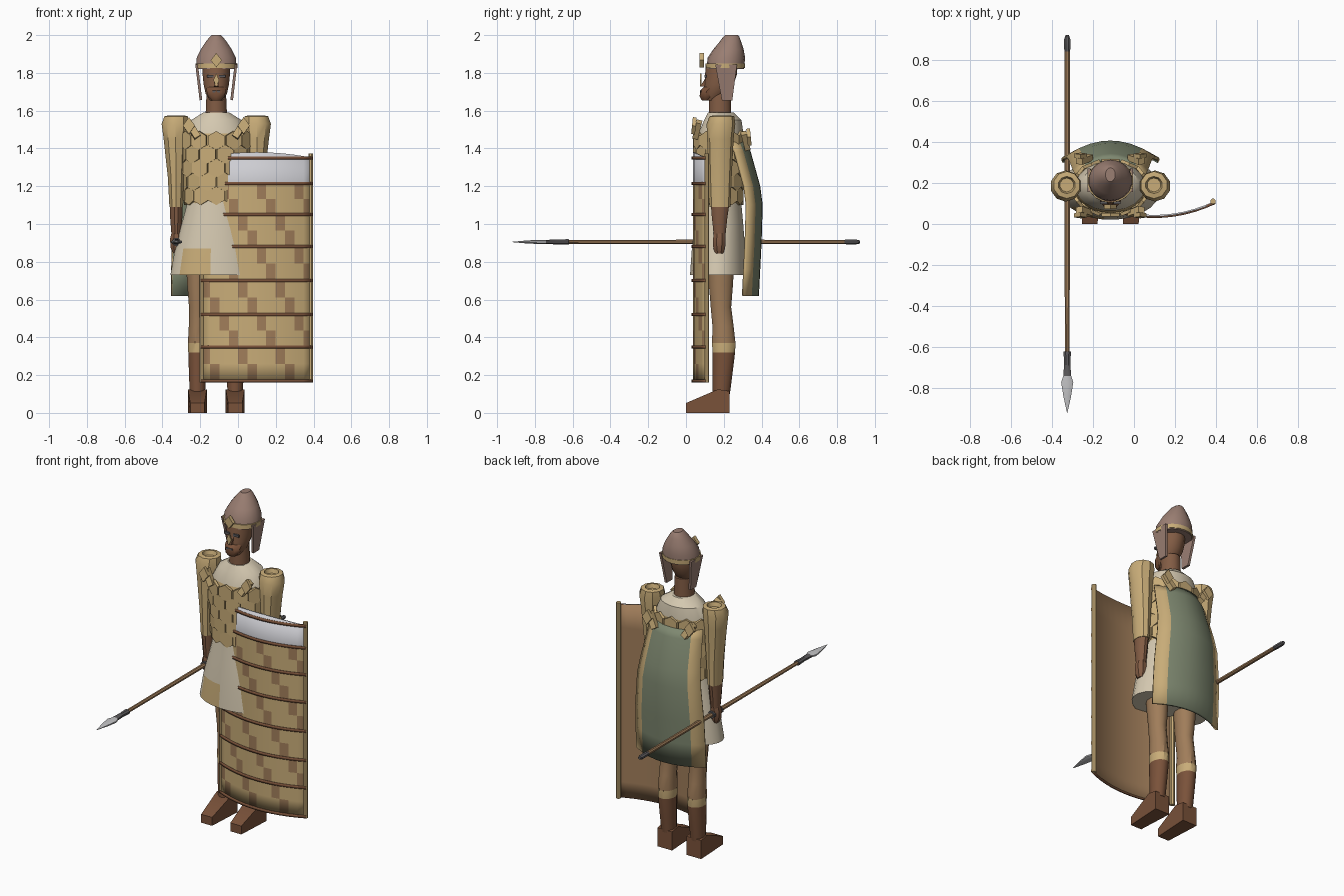
import bpy, bmesh
from math import sin, cos, pi, radians
from mathutils import Matrix, Vector

cube = bpy.data.objects.get("Cube")
if cube:
    bpy.data.objects.remove(cube)


def material(name, *rgb):
    lin = [((c / 255 + 0.055) / 1.055) ** 2.4 for c in rgb] + [1]
    m = bpy.data.materials.new(name)
    m.use_nodes = True
    m.diffuse_color = lin
    m.node_tree.nodes["Principled BSDF"].inputs["Base Color"].default_value = lin
    return m


SKIN = material("dark skin", 130, 92, 68)
TAN = material("tan wood", 160, 125, 90)
BROWN = material("brown leather", 122, 82, 58)
GOLD = material("ochre", 200, 172, 120)
CREAM = material("cream linen", 212, 200, 176)
WHITE = material("white hide", 205, 205, 210)
GREEN = material("grey green cloth", 126, 136, 112)
HELM = material("helmet copper", 154, 126, 114)
STEEL = material("steel", 195, 195, 197)
DARK = material("dark iron", 92, 90, 92)

CX = -0.115  # centre line of the body


def finish(name, bm, mats, angle=35):
    bmesh.ops.recalc_face_normals(bm, faces=bm.faces)
    me = bpy.data.meshes.new(name)
    bm.to_mesh(me)
    bm.free()
    for m in mats:
        me.materials.append(m)
    for p in me.polygons:
        p.use_smooth = True
    me.set_sharp_from_angle(angle=radians(angle))
    ob = bpy.data.objects.new(name, me)
    bpy.context.collection.objects.link(ob)
    return ob


def loft(name, rings, mats, bands=None, n=12):
    """Skin elliptical rings (z, x, y, rx, ry); bands gives a material per gap."""
    bm = bmesh.new()
    loops = [[bm.verts.new((x + rx * cos(2 * pi * (i + 0.5) / n), y + ry * sin(2 * pi * (i + 0.5) / n), z))
              for i in range(n)] for z, x, y, rx, ry in rings]
    for k, (a, b) in enumerate(zip(loops, loops[1:])):
        for i in range(n):
            j = (i + 1) % n
            bm.faces.new((a[i], a[j], b[j], b[i])).material_index = bands[k] if bands else 0
    bm.faces.new(loops[0][::-1]).material_index = bands[0] if bands else 0
    bm.faces.new(loops[-1]).material_index = bands[-1] if bands else 0
    return finish(name, bm, mats)


def add_prism(bm, outline, depth, loc, normal, up=(0, 0, 1)):
    """Extrude a flat outline centred on loc along the normal."""
    nz = Vector(normal).normalized()
    nx = Vector(up).cross(nz).normalized()
    ny = nz.cross(nx)
    sides = [[bm.verts.new(Vector(loc) + nx * u + ny * v + nz * d) for u, v in outline]
             for d in (-depth / 2, depth / 2)]
    for i in range(len(outline)):
        j = (i + 1) % len(outline)
        bm.faces.new((sides[0][i], sides[0][j], sides[1][j], sides[1][i]))
    bm.faces.new(sides[0][::-1])
    bm.faces.new(sides[1])


def prism(name, outline, depth, loc, normal, mat, up=(0, 0, 1)):
    bm = bmesh.new()
    add_prism(bm, outline, depth, loc, normal, up)
    return finish(name, bm, [mat])


def sheet(name, us, vs, place, mats, rule, thick):
    """Thin curved sheet; the last material covers its back."""
    bm = bmesh.new()
    g = [[bm.verts.new(place(u, v)) for u in us] for v in vs]
    for r in range(len(vs) - 1):
        for c in range(len(us) - 1):
            f = bm.faces.new((g[r][c], g[r][c + 1], g[r + 1][c + 1], g[r + 1][c]))
            f.material_index = rule(c, r)
    ob = finish(name, bm, mats)
    mod = ob.modifiers.new("thickness", "SOLIDIFY")
    mod.thickness, mod.offset = thick, 0
    # the back shell is the one facing the body
    front = ob.data.polygons[0].normal.y * (1 if place(0, vs[0])[1] > 0.2 else -1) > 0
    if not front:
        ob.data.flip_normals()
    mod.material_offset = len(mats)
    return ob


def steps(a, b, n):
    return [a + (b - a) * i / n for i in range(n + 1)]


def box(w, h):
    return [(-w, -h), (w, -h), (w, h), (-w, h)]


def diamond(w, h):
    return [(0, -h), (w, 0), (0, h), (-w, 0)]


# Torso with linen yoke and neck
loft("torso", [(1.08, CX, .175, .155, .115), (1.2, CX, .175, .165, .122), (1.38, CX, .178, .175, .125),
               (1.48, CX, .185, .17, .12), (1.55, CX, .195, .135, .1), (1.59, CX, .185, .07, .07)],
     [GOLD, CREAM], [0, 0, 0, 1, 1], 20)
loft("neck", [(1.55, CX, .18, .06, .062), (1.7, CX, .18, .053, .06)], [SKIN])

# Scale armour: staggered hexagonal plates around the torso
bm = bmesh.new()
hexagon = [(.05 * cos(pi / 6 + k * pi / 3), .05 * sin(pi / 6 + k * pi / 3)) for k in range(6)]
for row in range(5):
    grow = 0.9 + 0.025 * row
    for k in range(12):
        a = 2 * pi * (k + row % 2 / 2) / 12
        nrm = (cos(a) / .19, sin(a) / .135, 0)
        add_prism(bm, hexagon, .016, (CX + .182 * grow * cos(a), .177 + .132 * grow * sin(a), 1.15 + .073 * row), nrm)
finish("armour_scales", bm, [GOLD], 20)

# Kilt with an ochre hem panel
kilt = loft("kilt", [(.73, CX, .17, .245, .15), (.87, CX, .172, .22, .142), (1.0, CX, .174, .185, .13),
                     (1.13, CX, .175, .15, .117)], [CREAM, GOLD], None, 24)
for p in kilt.data.polygons:
    c = p.center
    if c.z < .86 and c.y < .1 and -.28 < c.x < -.16 and abs(p.normal.z) < .9:
        p.material_index = 1

# Arms, legs, feet and shoulder pins on both sides
for s, side in ((-1, "right"), (1, "left")):
    ax, lx = CX + s * .212, CX + s * .1
    loft(side + "_sleeve", [(1.09, ax, .18, .038, .055), (1.25, ax, .18, .047, .062), (1.45, ax + s * .004, .182, .066, .07),
                            (1.53, ax + s * .005, .185, .076, .076), (1.57, ax, .19, .066, .066),
                            (1.575, ax, .19, .042, .042), (1.55, ax, .19, .034, .034)], [GOLD], None, 10)
    loft(side + "_forearm", [(.94, ax, .178, .026, .032), (1.03, ax, .178, .033, .042), (1.1, ax, .18, .036, .05)], [SKIN])
    loft(side + "_hand", [(.845, ax + .002, .176, .018, .022), (.87, ax, .176, .031, .034),
                          (.92, ax, .176, .036, .036), (.955, ax, .178, .026, .032)], [SKIN], None, 8)
    loft(side + "_leg", [(.1, lx, .187, .042, .047), (.2, lx, .193, .046, .054), (.32, lx, .2, .05, .062),
                         (.37, lx, .2, .052, .064), (.46, lx, .196, .047, .058), (.56, lx - s * .002, .185, .048, .056),
                         (.68, lx, .185, .056, .066), (.85, lx, .185, .066, .075)],
         [BROWN, GOLD, TAN], [0, 0, 1, 2, 2, 2, 2])
    foot = prism(side + "_foot", [(0, 0), (.23, 0), (.23, .115), (.17, .125), (0, .052)], .1, (lx, 0, 0), (1, 0, 0), BROWN)
    for v in foot.data.vertices:
        if v.co.y < .05:
            v.co.x = lx + (v.co.x - lx) * .75
    for y, z, d in ((.06, 1.5, -1), (.315, 1.44, 1)):
        prism(side + ("_front" if d < 0 else "_back") + "_pin", box(.018, .05), .03, (CX + s * .125, y, z),
              (0, d, .25), GOLD, (s * .6, 0, 1))
        prism(side + ("_front" if d < 0 else "_back") + "_pin_head", diamond(.032, .045), .02,
              (CX + s * .145, y + d * .018, z + .02), (0, d, .1), GOLD)
    prism(side + "_cheek_flap", [(s * -.05, .1), (s * .065, .1), (s * .04, -.09), (s * -.015, -.09)], .014,
          (CX + s * .092, .205, 1.745), (s, 0, -.12), HELM)
    prism(side + "_eye", box(.018, .007), .012, (CX + s * .032, .103, 1.783), (0, -1, 0), DARK)

# Head, beard and nose
loft("head", [(1.655, CX, .14, .035, .04), (1.69, CX, .155, .058, .064), (1.74, CX, .175, .069, .078),
              (1.79, CX, .185, .074, .084), (1.85, CX, .19, .074, .084)], [SKIN], None, 14)
loft("beard", [(1.655, CX, .108, .028, .024), (1.675, CX, .115, .046, .043), (1.705, CX, .125, .054, .05),
               (1.725, CX, .145, .055, .05)], [BROWN], None, 10)
prism("nose", [(.02, .045), (-.025, -.02), (.02, -.028)], .024, (CX, .1, 1.75), (1, 0, 0), SKIN)
prism("mouth", box(.02, .005), .008, (CX, .08, 1.702), (0, -1, 0), DARK)

# Helmet, rim and brow jewels
loft("helmet", [(1.82, CX, .207, .11, .1), (1.88, CX, .214, .105, .099), (1.925, CX, .225, .083, .08),
                (1.965, CX, .235, .056, .057), (1.992, CX, .24, .034, .042), (2, CX, .24, .024, .034)], [HELM], None, 18)
loft("helmet_rim", [(1.825, CX, .207, .113, .104), (1.85, CX, .208, .113, .104)], [GOLD], None, 18)
prism("brow_jewel", diamond(.03, .038), .022, (CX, .083, 1.867), (0, -1, 0), GOLD)
prism("nose_guard", diamond(.016, .035), .008, (CX, .078, 1.762), (0, -1, 0), GOLD)

# Cape with ochre borders
fall = [(.62, .378, .235), (.76, .385, .235), (.9, .392, .232), (1.1, .398, .215),
        (1.2, .385, .2), (1.38, .335, .18), (1.43, .315, .17)]


def cape_point(u, v):
    z, y, w = fall[v]
    return CX - u * w, y - .075 * u * u, z


sheet("cape", [-1, -.7, -.45, -.2, 0, .2, .45, .7, 1], range(len(fall)), cape_point,
      [GREEN, GOLD, GREEN], lambda c, r: int(c in (0, 7)), .016)


# Shield: bowed sheet with woven checks, hide top and lashings
def bow(u, z, out=0):
    return .1 + .295 * u, .04 + .068 * u * u - out, z


BANDS = [.17, .35, .52, .7, .88, 1.05, 1.215]
levels = [z + k * (z2 - z) / 2 for z, z2 in zip(BANDS, BANDS[1:]) for k in (0, 1)] + [1.215, 1.35]


def shield_rule(c, r):
    if r > 11:
        return 2
    return int((c + r % 2 + 2 * (r // 2 % 2)) % 4 == 1)


def shield_point(u, z):
    return bow(u, z + .03 * (1 - u * u) if z > 1.3 else z)


sheet("shield", steps(-1, 1, 12), levels, shield_point, [GOLD, TAN, WHITE, TAN], shield_rule, .008)
for z in BANDS + [1.35]:
    sheet("shield_lashing", steps(-1, 1, 12), [z - .008, z + .008], lambda u, v: bow(u, v, .005), [BROWN], lambda c, r: 0, .012)
for name, x in (("shield_right_pole", -.19), ("shield_left_pole", .385)):
    loft(name, [(.16, x, .11, .014, .014), (1.372, x, .11, .014, .014)], [GOLD], None, 8)

# Spear held level in the right hand
spear = loft("spear", [(-.92, 0, 0, .009, .009), (-.9, 0, 0, .016, .014), (-.85, 0, 0, .016, .014), (-.84, 0, 0, .014, .012),
                       (-.1, 0, 0, .015, .013), (.62, 0, 0, .012, .011), (.621, 0, 0, .02, .016), (.68, 0, 0, .016, .014),
                       (.74, 0, 0, .021, .012), (.77, 0, 0, .032, .012), (.84, 0, 0, .02, .009), (.92, 0, 0, .001, .001)],
             [TAN, DARK, STEEL], [1, 1, 1, 0, 0, 1, 1, 1, 2, 2, 2], 8)
spear.matrix_world = Matrix.Translation((-.325, 0, .905)) @ Matrix.Rotation(pi / 2, 4, "X")
grip = loft("spear_grip_ring", [(-.22, 0, 0, .024, .022), (-.13, 0, 0, .024, .022)], [DARK], None, 8)
grip.matrix_world = spear.matrix_world
